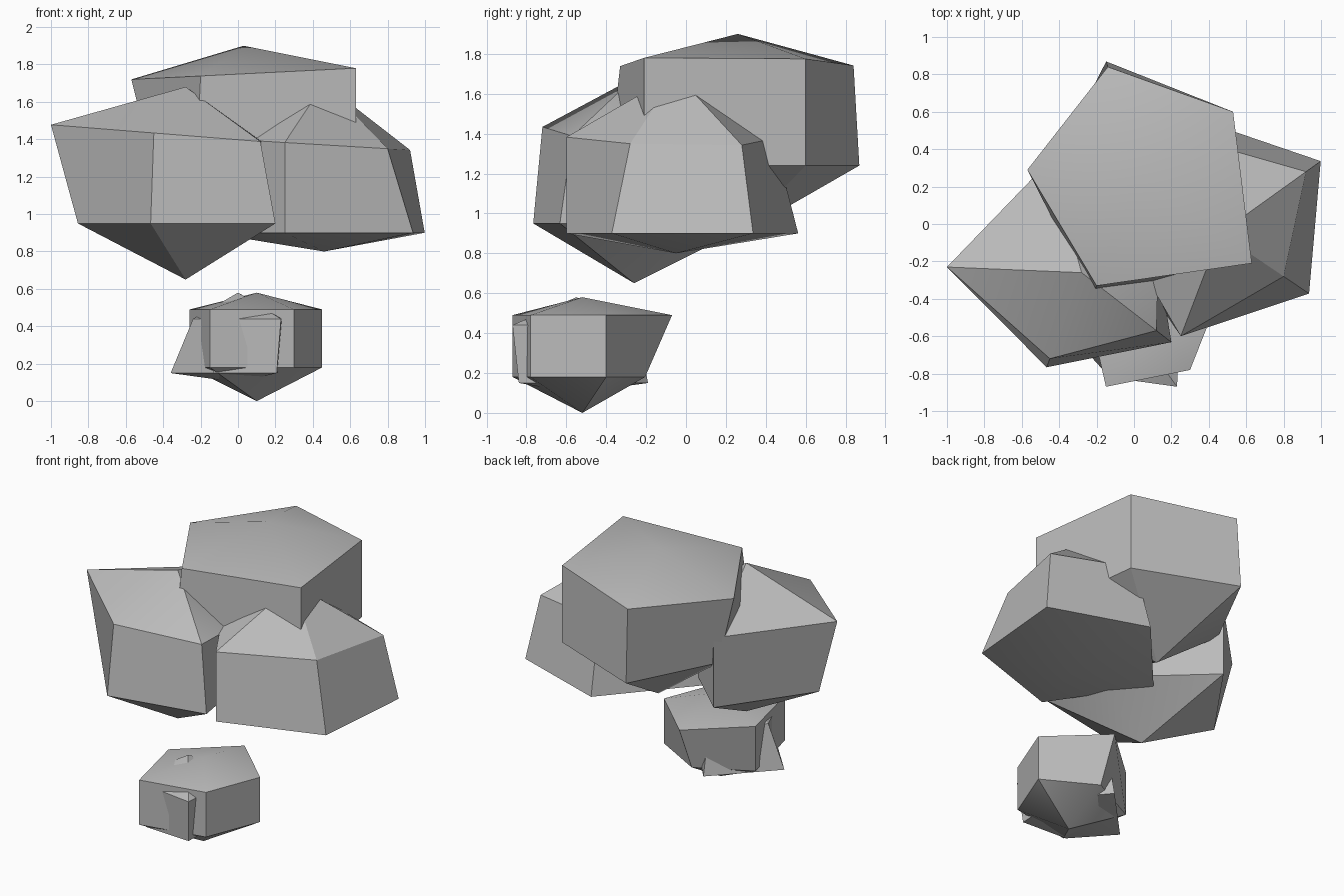
import bpy
import bmesh
from mathutils import Vector

cube = bpy.data.objects.get("Cube")
if cube:
    bpy.data.objects.remove(cube, do_unlink=True)

# Plain grey stone colour
stone = bpy.data.materials.new("grey_stone")
stone.use_nodes = True
grey = (.5, .5, .5, 1)
stone.diffuse_color = grey
stone.node_tree.nodes["Principled BSDF"].inputs["Base Color"].default_value = grey


def boulder(name, centre, peak, rim, floor, base, corners, tilt=0):
    """Faceted boulder around a vertical axis.

    Each corner is its x and y on the rim, and how far the corner below it
    flares out from the axis. The rim rises along x by the tilt.
    """
    bm = bmesh.new()
    axis = Vector(centre)
    top = bm.verts.new((*axis, peak))
    bottom = bm.verts.new((*axis, base))
    upper, lower = [], []
    for x, y, flare in corners:
        offset = Vector((x, y)) - axis
        upper.append(bm.verts.new((x, y, rim + tilt * offset.x)))
        lower.append(bm.verts.new((*(axis + offset * flare), floor)))

    # Cap, side and underside of every sector
    for i, corner in enumerate(upper):
        previous = upper[i - 1]
        bm.faces.new((top, previous, corner))
        bm.faces.new((previous, lower[i - 1], lower[i], corner))
        bm.faces.new((bottom, lower[i], lower[i - 1]))
    bmesh.ops.recalc_face_normals(bm, faces=bm.faces)

    mesh = bpy.data.meshes.new(name)
    bm.to_mesh(mesh)
    bm.free()
    mesh.materials.append(stone)
    rock = bpy.data.objects.new(name, mesh)
    bpy.context.collection.objects.link(rock)
    bpy.ops.object.select_all(action="DESELECT")
    rock.select_set(True)
    bpy.context.view_layer.objects.active = rock
    bpy.ops.object.shade_smooth_by_angle()


# Highest boulder, at the back
boulder("top_boulder", centre=(.03, .26), peak=1.9, rim=1.75, floor=1.24, base=.89,
        tilt=.05,
        corners=[(-.57, .29, .8), (-.2, -.33, 1.1), (.63, -.21, 1),
                 (.53, .6, 1), (-.14, .84, 1.05)])

# Wide boulder on the +x side
boulder("right_boulder", centre=(.46, -.05), peak=1.7, rim=1.37, floor=.9, base=.8,
        tilt=-.06,
        corners=[(.25, -.6, 1), (.8, -.28, 1.4), (.92, .28, 1.17),
                 (.36, .44, 1.25), (-.1, 0, 1.1)])

# Pointed boulder on the -x side
boulder("left_boulder", centre=(-.28, -.26), peak=1.68, rim=1.42, floor=.95, base=.65,
        tilt=-.08,
        corners=[(-1, -.23, .8), (-.45, -.72, 1.1), (.12, -.57, 1.2),
                 (.13, -.2, 1), (-.45, .34, 1)])

# Two small stones grown into each other underneath
boulder("small_stone", centre=(.1, -.52), peak=.58, rim=.49, floor=.18, base=0,
        corners=[(.45, -.4, 1), (.1, -.07, .7), (-.26, -.39, 1),
                 (-.15, -.87, 1), (.3, -.78, 1)])
boulder("small_inner_stone", centre=(0, -.55), peak=.58, rim=.44, floor=.15, base=.1,
        corners=[(.25, -.45, .9), (0, -.25, 1.2), (-.24, -.56, 1.5),
                 (-.13, -.82, 1), (.23, -.87, .9)])
